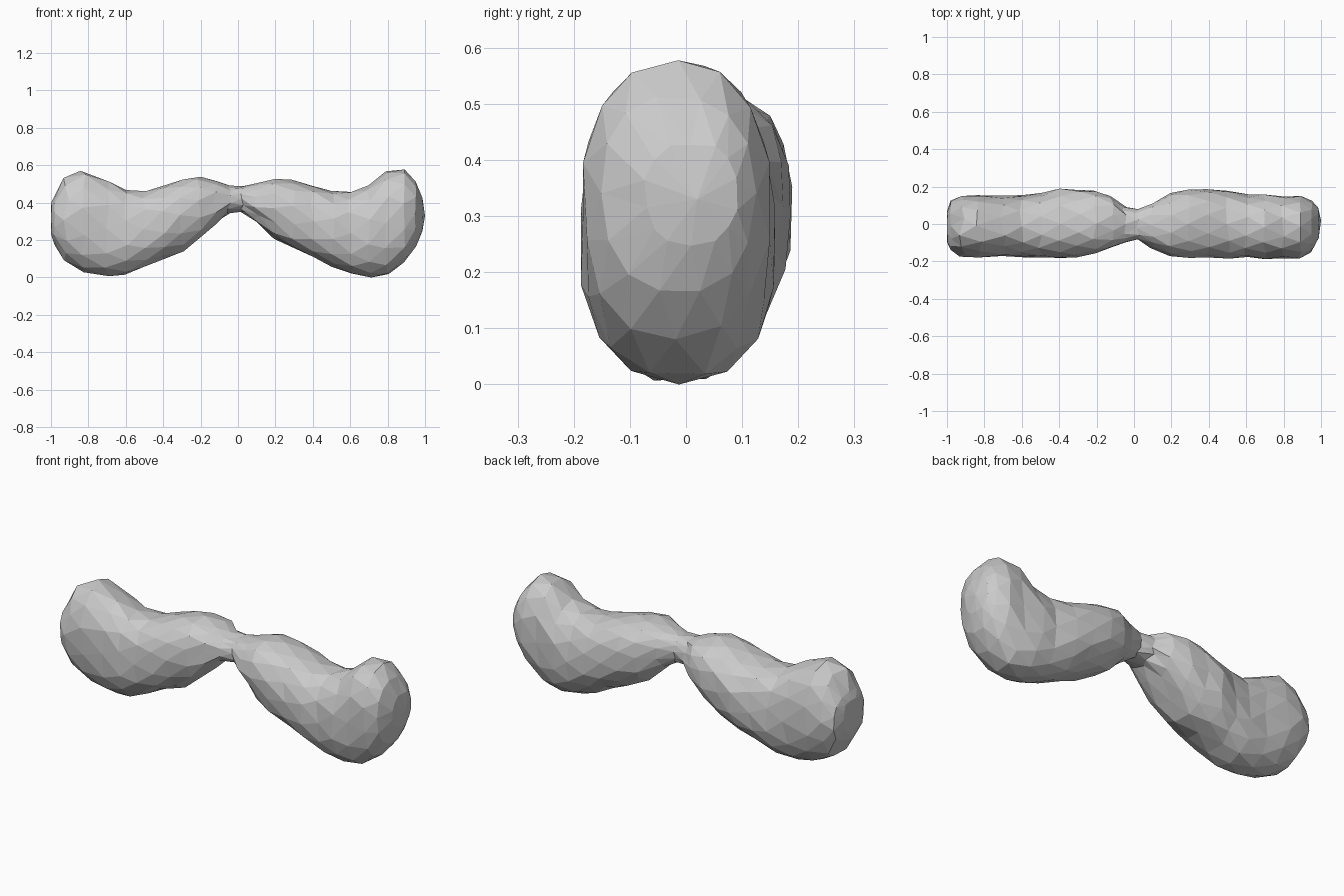
import bpy, bmesh, math, random

if "Cube" in bpy.data.objects:
    bpy.data.objects.remove(bpy.data.objects["Cube"])

random.seed(4)
SIDES = 14

# stations along the body: x, bottom z, top z, front y, back y
stations = [
    (-1.00, .23, .40, -.10, .07), (-.98, .18, .44, -.14, .12),
    (-.92, .09, .53, -.17, .145), (-.83, .03, .57, -.175, .15),
    (-.70, .01, .51, -.175, .15), (-.60, .015, .465, -.175, .15),
    (-.50, .06, .46, -.18, .165), (-.40, .10, .49, -.18, .185),
    (-.30, .14, .52, -.175, .185), (-.21, .20, .535, -.16, .175),
    (-.12, .29, .515, -.13, .145), (-.05, .345, .49, -.095, .09),
    (.025, .35, .485, -.08, .08), (.10, .30, .505, -.125, .11),
    (.20, .21, .53, -.17, .165), (.30, .15, .52, -.18, .18),
    (.40, .11, .49, -.18, .185), (.50, .06, .465, -.18, .175),
    (.60, .02, .455, -.18, .16), (.70, .00, .49, -.185, .155),
    (.80, .02, .565, -.185, .15), (.89, .08, .575, -.18, .145),
    (.95, .17, .51, -.15, .125), (.985, .25, .43, -.07, .09),
]


def ring_points(index, x, z0, z1, y0, y1):
    """Rounded section, staggered half a side on every other ring."""
    raw = []
    for i in range(SIDES):
        a = math.tau * (i + .5 * (index % 2)) / SIDES
        c, s = math.cos(a), math.sin(a)
        raw.append((math.copysign(abs(c) ** .84, c), math.copysign(abs(s) ** .84, s)))
    my, mz = max(p[0] for p in raw), max(p[1] for p in raw)
    points = []
    for u, v in raw:
        j = [random.uniform(-1, 1) for _ in range(3)]
        y = (y0 + y1) / 2 + (y1 - y0) / 2 * u / my + j[1] * .005
        z = (z0 + z1) / 2 + (z1 - z0) / 2 * v / mz + j[2] * .004
        dx = .014 if 1 < index < len(stations) - 3 else .003
        points.append((x + j[0] * dx, y, max(z, 0)))
    return points


# body: two lobes joined by a narrow waist
bm = bmesh.new()
rings = [[bm.verts.new(p) for p in ring_points(k, *s)] for k, s in enumerate(stations)]
for k in range(len(rings) - 1):
    a, b = rings[k], rings[k + 1]
    for i in range(SIDES):
        n = (i + 1) % SIDES
        if k % 2 == 0:
            bm.faces.new((a[i], a[n], b[i]))
            bm.faces.new((a[n], b[n], b[i]))
        else:
            bm.faces.new((a[i], a[n], b[n]))
            bm.faces.new((a[i], b[n], b[i]))

# rounded end caps
for ring, tip in ((rings[0], (-1.0, -.01, .31)), (rings[-1], (1.0, .02, .33))):
    centre = bm.verts.new(tip)
    for i in range(SIDES):
        bm.faces.new((ring[i], ring[(i + 1) % SIDES], centre))
for v in bm.verts:
    v.co.x = max(-1, min(1, v.co.x))
bmesh.ops.recalc_face_normals(bm, faces=bm.faces)

mesh = bpy.data.meshes.new("lobed_body")
bm.to_mesh(mesh)
bm.free()
body = bpy.data.objects.new("lobed_body", mesh)
bpy.context.collection.objects.link(body)
